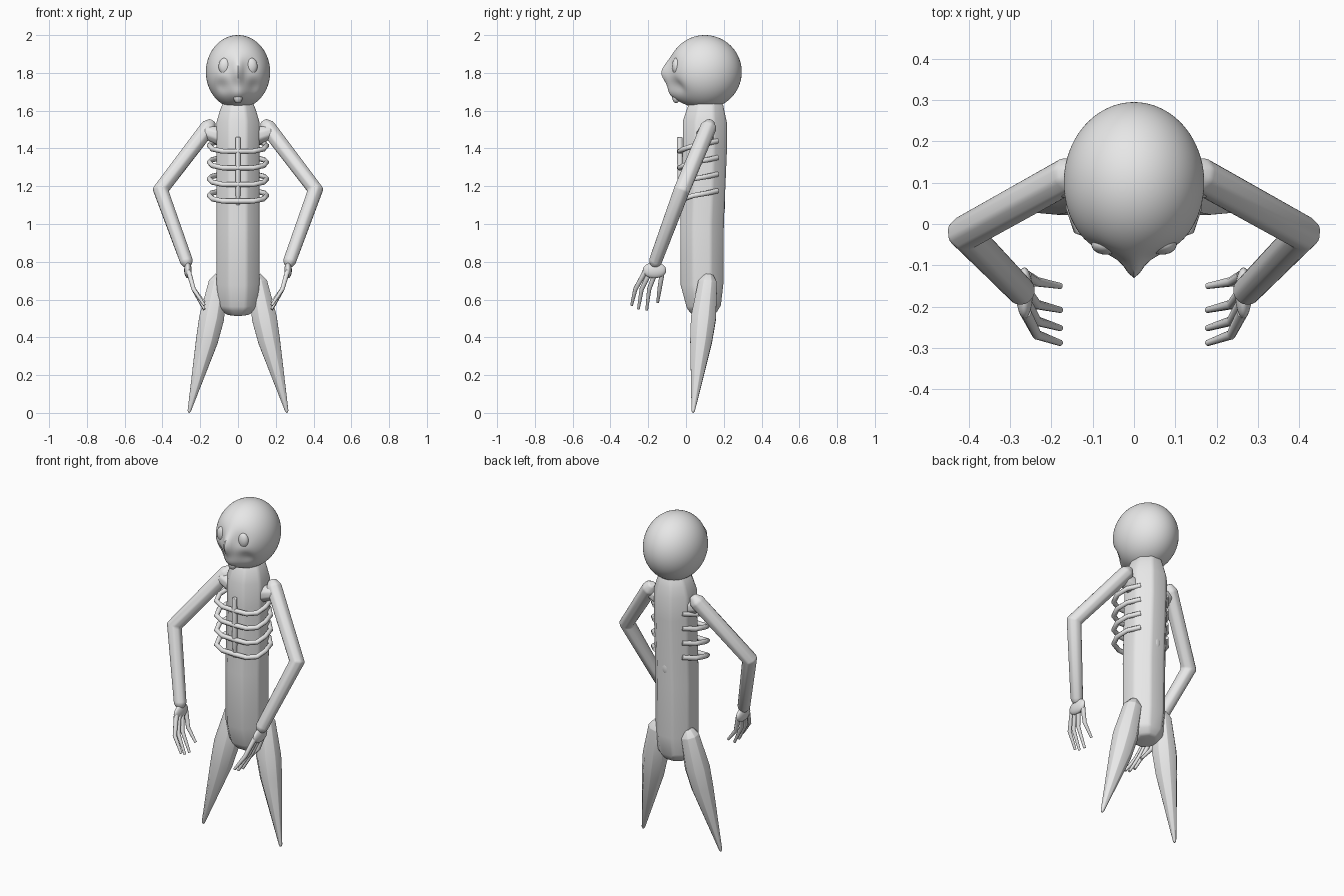
import bpy, bmesh, math
from mathutils import Vector

cube = bpy.data.objects.get("Cube")
if cube:
    bpy.data.objects.remove(cube)

grey = bpy.data.materials.new("pale_grey")
grey.use_nodes = True
grey.diffuse_color = (0.8, 0.8, 0.8, 1)
grey.node_tree.nodes["Principled BSDF"].inputs["Base Color"].default_value = (0.8, 0.8, 0.8, 1)


def finish(name, bm, bevel=0):
    """Turn a bmesh into a shaded grey object."""
    bmesh.ops.recalc_face_normals(bm, faces=bm.faces)
    mesh = bpy.data.meshes.new(name)
    bm.to_mesh(mesh)
    bm.free()
    obj = bpy.data.objects.new(name, mesh)
    bpy.context.collection.objects.link(obj)
    mesh.materials.append(grey)
    bpy.ops.object.select_all(action='DESELECT')
    bpy.context.view_layer.objects.active = obj
    obj.select_set(True)
    bpy.ops.object.shade_smooth_by_angle(angle=math.radians(50))
    if bevel:
        mod = obj.modifiers.new("soft_edges", 'BEVEL')
        mod.width = bevel
        mod.segments = 2
        mod.limit_method = 'ANGLE'
        mod.angle_limit = math.radians(25)
    return obj


def tube(name, points, radii, sides=8, bevel=0, ref=(0, 1, 0)):
    """Sweep a polygon along points; each radius is a number or (side, depth)."""
    bm = bmesh.new()
    pts = [Vector(p) for p in points]
    rings = []
    for i, p in enumerate(pts):
        before = (p - pts[i - 1]).normalized() if i else Vector()
        after = (pts[i + 1] - p).normalized() if i < len(pts) - 1 else Vector()
        t = (before + after).normalized()
        side = Vector(ref).cross(t).normalized()
        depth = t.cross(side)
        r = radii[i]
        a, b = r if isinstance(r, tuple) else (r, r)
        grow = 1 / math.cos(math.pi / sides)
        ring = []
        for k in range(sides):
            ang = 2 * math.pi * (k + 0.5) / sides
            ring.append(bm.verts.new(p + grow * (side * a * math.cos(ang) + depth * b * math.sin(ang))))
        rings.append(ring)
    for lo, hi in zip(rings, rings[1:]):
        for k in range(sides):
            j = (k + 1) % sides
            bm.faces.new((lo[k], lo[j], hi[j], hi[k]))
    bm.faces.new(rings[0])
    bm.faces.new(rings[-1])
    return finish(name, bm, bevel)


def ball(name, center, size, shape=None, segments=24):
    """Ellipsoid, optionally reshaped vertex by vertex."""
    bm = bmesh.new()
    bmesh.ops.create_uvsphere(bm, u_segments=segments, v_segments=segments * 2 // 3, radius=1)
    for v in bm.verts:
        v.co = Vector(center) + Vector(a * b for a, b in zip(v.co, size))
        if shape:
            shape(v.co)
    return finish(name, bm)


def bump(x, z, cx, cz, wx, wz):
    return math.exp(-((x - cx) / wx) ** 2 - ((z - cz) / wz) ** 2)


def face_shape(co):
    # Nose ridge, muzzle and hollow cheeks on the front half
    if co.y < 0.1:
        x, z = abs(co.x), co.z
        co.y -= 0.036 * bump(x, z, 0, 1.8, 0.024, 0.06)
        co.y -= 0.03 * bump(x, z, 0, 1.68, 0.05, 0.05)
        co.y += 0.022 * bump(x, z, 0.085, 1.73, 0.035, 0.04)
        co.y += 0.012 * bump(x, z, 0.068, 1.835, 0.04, 0.05)


# Head and face
ball("head", (0, 0.1, 1.805), (0.17, 0.195, 0.195), face_shape, 80)
ball("mouth", (0, -0.052, 1.675), (0.025, 0.022, 0.035))

# Torso with rounded neck and pelvis
tube("torso",
     [(0, 0.1, 0.52), (0, 0.095, 0.56), (0, 0.085, 0.68), (0, 0.085, 1),
      (0, 0.1, 1.4), (0, 0.1, 1.54), (0, 0.105, 1.6), (0, 0.11, 1.65)],
     [(0.06, 0.06), (0.1, 0.09), (0.113, 0.113), (0.113, 0.115),
      (0.113, 0.117), (0.113, 0.117), (0.095, 0.1), (0.075, 0.085)], bevel=0.012)

# Breastbone and spine knob
tube("breastbone", [(0, -0.028, 1.1), (0, -0.03, 1.2), (0, -0.033, 1.46)],
     [(0.01, 0.01), (0.014, 0.015), (0.014, 0.015)], bevel=0.004)
ball("spine_knob", (0, 0.195, 1.1), (0.025, 0.012, 0.04), segments=12)

for s, label in ((1, "left"), (-1, "right")):
    ball(label + "_eye", (s * 0.068, -0.05, 1.835), (0.035, 0.024, 0.045))

    # Ribs wrap from the breastbone to the back
    for n in range(4):
        z = 1.385 - n * 0.088
        path = [(0, -0.035, 0), (0.08, -0.032, 0), (0.135, -0.012, 0.012),
                (0.152, 0.04, 0.03), (0.14, 0.11, 0.042), (0.09, 0.165, 0.055)]
        tube(f"{label}_rib_{n + 1}", [(s * x, y, z + dz) for x, y, dz in path],
             [0.013] * len(path), 8, ref=(0, 0, 1))

    # Arm bent at the elbow, with a rounded shoulder
    tube(label + "_arm",
         [(s * 0.135, 0.13, 1.545), (s * 0.155, 0.12, 1.515), (s * 0.41, -0.022, 1.18),
          (s * 0.272, -0.163, 0.8), (s * 0.267, -0.168, 0.775)],
         [0.02, 0.042, 0.042, 0.034, 0.02], bevel=0.008)
    tube(label + "_shoulder_joint", [(s * 0.08, 0.1, 1.46), (s * 0.18, 0.1, 1.49)],
         [0.05, 0.035], ref=(0, 0, 1), bevel=0.008)

    # Hand: flat palm and four bent fingers
    ball(label + "_palm", (s * 0.265, -0.167, 0.755), (0.02, 0.062, 0.042))
    fingers = [(-0.215, -0.268, -0.288, 0.57), (-0.188, -0.235, -0.252, 0.55),
               (-0.16, -0.195, -0.208, 0.545), (-0.125, -0.14, -0.15, 0.585)]
    for n, (base, knuckle, tip, z) in enumerate(fingers):
        tube(f"{label}_finger_{n + 1}",
             [(s * 0.262, base, 0.75), (s * 0.235, knuckle, 0.655), (s * 0.178, tip, z)],
             [0.013, 0.011, 0.007], 8)

    # Leg tapering to a point
    tube(label + "_leg",
         [(s * 0.095, 0.12, 0.73), (s * 0.105, 0.115, 0.69), (s * 0.14, 0.092, 0.5),
          (s * 0.165, 0.08, 0.38), (s * 0.258, 0.038, 0.01), (s * 0.259, 0.037, 0.001)],
         [0.025, 0.05, 0.066, 0.058, 0.009, 0.004], bevel=0.008)
